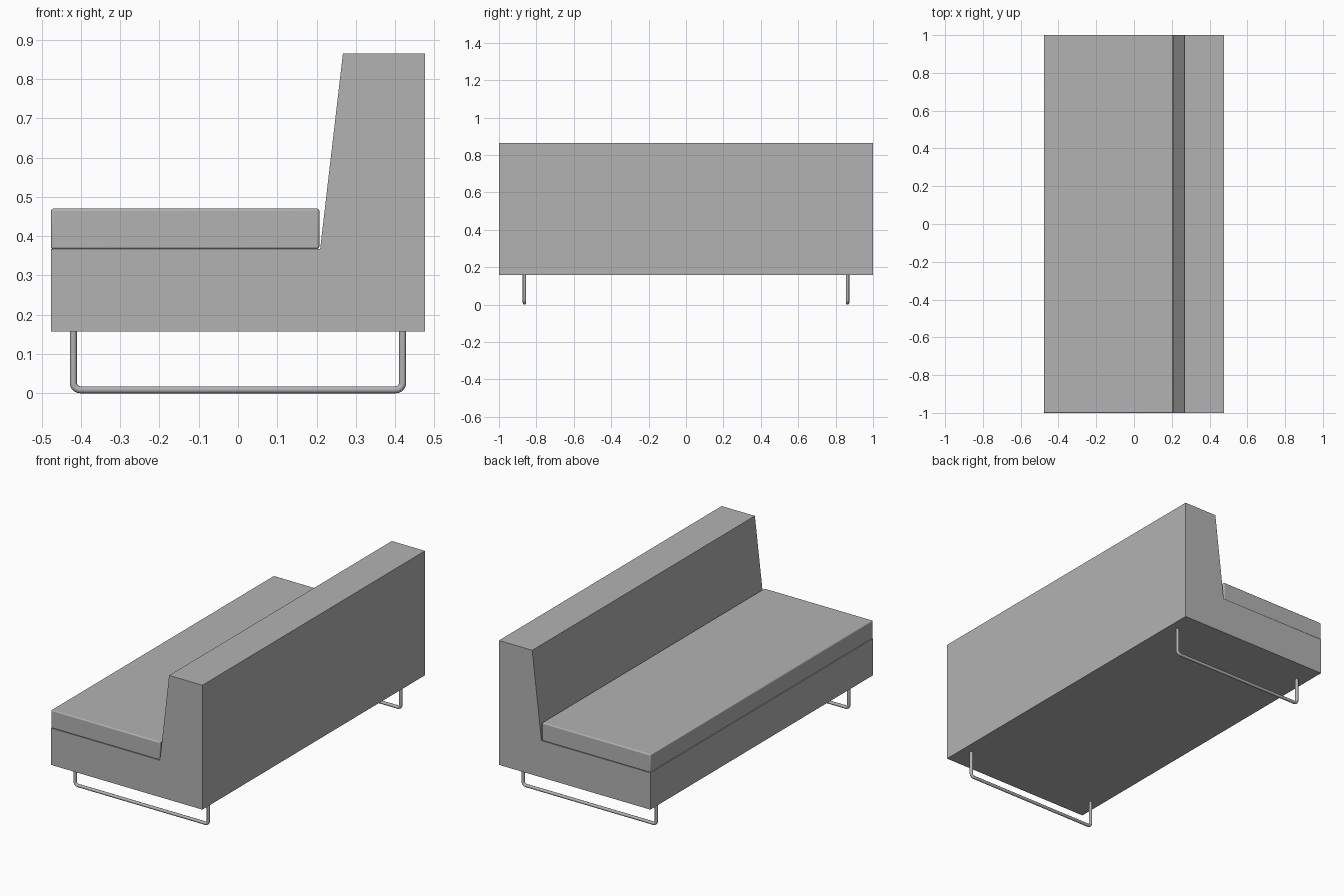
import bpy, bmesh, math
from mathutils import Vector

if "Cube" in bpy.data.objects:
    bpy.data.objects.remove(bpy.data.objects["Cube"])


def material(name, value):
    m = bpy.data.materials.new(name)
    m.diffuse_color = (value, value, value, 1)
    m.use_nodes = True
    m.node_tree.nodes["Principled BSDF"].inputs["Base Color"].default_value = m.diffuse_color
    return m


fabric = material("grey_fabric", 0.45)
metal = material("grey_metal", 0.45)


def extrude_profile(name, profile, half_length, mat):
    """Extrude a closed xz outline along y, centred on y = 0."""
    bm = bmesh.new()
    face = bm.faces.new([bm.verts.new((x, -half_length, z)) for x, z in profile])
    ext = bmesh.ops.extrude_face_region(bm, geom=[face])
    moved = [g for g in ext["geom"] if isinstance(g, bmesh.types.BMVert)]
    bmesh.ops.translate(bm, verts=moved, vec=(0, 2 * half_length, 0))
    bmesh.ops.recalc_face_normals(bm, faces=bm.faces)
    mesh = bpy.data.meshes.new(name)
    bm.to_mesh(mesh)
    bm.free()
    mesh.materials.append(mat)
    obj = bpy.data.objects.new(name, mesh)
    bpy.context.collection.objects.link(obj)
    return obj


def smooth(obj):
    bpy.ops.object.select_all(action="DESELECT")
    obj.select_set(True)
    bpy.context.view_layer.objects.active = obj
    bpy.ops.object.shade_smooth_by_angle(angle=math.radians(40))


# Base and slanted backrest in one L-shaped body
extrude_profile("base_and_backrest", [
    (-0.476, 0.158), (0.476, 0.158), (0.476, 0.865),
    (0.267, 0.865), (0.209, 0.367), (-0.476, 0.367)], 1.0, fabric)

# Seat cushion with softly rounded edges
cushion = extrude_profile("seat_cushion", [
    (-0.476, 0.367), (0.207, 0.367), (0.207, 0.47), (-0.476, 0.47)], 1.0, fabric)
bevel = cushion.modifiers.new("rounded_edges", "BEVEL")
bevel.width = 0.006
bevel.segments = 3
smooth(cushion)


# Sled legs: a round tube bent into a U
def sled_leg(name, y):
    half, radius, bend, top, sides = 0.419, 0.009, 0.018, 0.16, 12
    path = [(-half, top)]
    for cx, start in ((-half + bend, 180), (half - bend, 270)):
        for i in range(6):
            a = math.radians(start + 90 * i / 5)
            path.append((cx + bend * math.cos(a), radius + bend + bend * math.sin(a)))
    path.append((half, top))
    pts = [Vector((x, 0, z)) for x, z in path]
    bm = bmesh.new()
    rings = []
    for i, p in enumerate(pts):
        t = (pts[min(i + 1, len(pts) - 1)] - pts[max(i - 1, 0)]).normalized()
        if i in (0, 1, len(pts) - 2, len(pts) - 1):
            t = Vector((0, 0, -1 if i < 2 else 1))
        n = t.cross(Vector((0, 1, 0)))
        ring = []
        for k in range(sides):
            a = 2 * math.pi * k / sides
            off = n * math.cos(a) * radius + Vector((0, math.sin(a) * radius, 0))
            ring.append(bm.verts.new(p + off + Vector((0, y, 0))))
        rings.append(ring)
    for r0, r1 in zip(rings, rings[1:]):
        for k in range(sides):
            j = (k + 1) % sides
            bm.faces.new((r0[k], r0[j], r1[j], r1[k]))
    bm.faces.new(rings[0])
    bm.faces.new(rings[-1])
    bmesh.ops.recalc_face_normals(bm, faces=bm.faces)
    mesh = bpy.data.meshes.new(name)
    bm.to_mesh(mesh)
    bm.free()
    mesh.materials.append(metal)
    obj = bpy.data.objects.new(name, mesh)
    bpy.context.collection.objects.link(obj)
    smooth(obj)


for side, y in (("front", -0.864), ("back", 0.864)):
    sled_leg(side + "_sled_leg", y)
